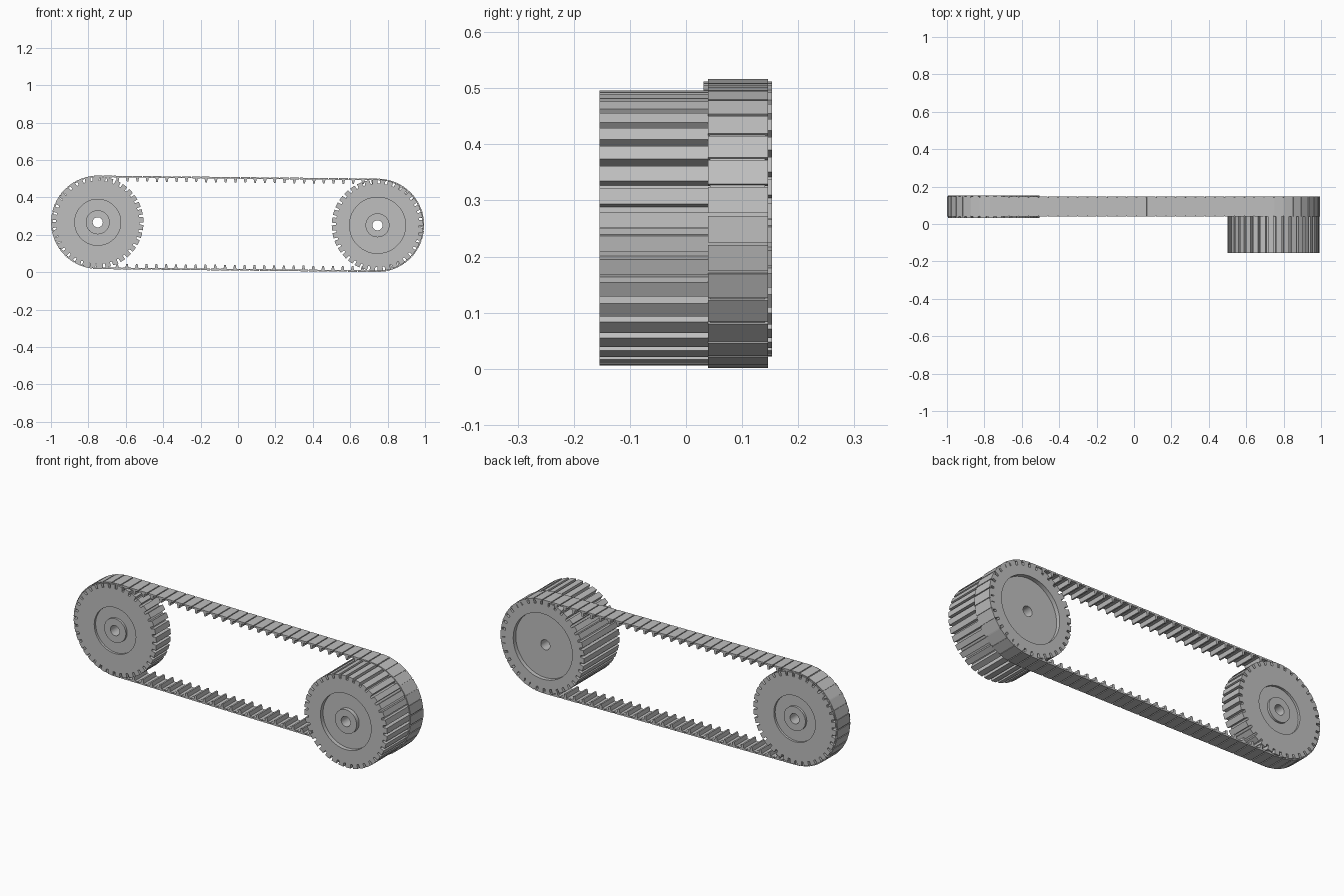
import bpy, bmesh, math
from mathutils import Vector

cube = bpy.data.objects.get("Cube")
if cube:
    bpy.data.objects.remove(cube, do_unlink=True)

grey = bpy.data.materials.new("plain_grey")
grey.use_nodes = True
COLOUR = (0.52, 0.52, 0.52, 1)
grey.diffuse_color = COLOUR
grey.node_tree.nodes["Principled BSDF"].inputs["Base Color"].default_value = COLOUR

LEFT = Vector((-0.75, 0.267))
RIGHT = Vector((0.746, 0.251))
TEETH = 36
R_TIP, R_ROOT = 0.245, 0.223
R_HOLE, R_BOSS = 0.027, 0.064


def finish(bm, name):
    bmesh.ops.recalc_face_normals(bm, faces=bm.faces)
    mesh = bpy.data.meshes.new(name)
    bm.to_mesh(mesh)
    bm.free()
    mesh.materials.append(grey)
    obj = bpy.data.objects.new(name, mesh)
    bpy.context.collection.objects.link(obj)
    return obj


def face_profile(y, inward, recess, depth, boss):
    """Rings from the rim to the hole on one side of a pulley."""
    rings = [(None, y), (recess, y), (recess, y + inward * depth)]
    if boss:
        rings += [(R_BOSS, y + inward * depth), (R_BOSS, y)]
        return rings + [(R_HOLE, y)]
    return rings + [(R_HOLE, y + inward * depth)]


def pulley(name, centre, front, back):
    """Toothed wheel: a closed ring profile, with grooves in its rim."""
    rings = face_profile(front[0], 1, *front[1:])
    rings += reversed(face_profile(back[0], -1, *back[1:]))
    pitch = math.tau / TEETH
    # tooth start, tooth end, groove floor start, groove floor end
    steps = [(0, R_TIP), (0.67, R_TIP), (0.70, R_ROOT), (0.97, R_ROOT)]
    bm = bmesh.new()
    columns = []
    for i in range(TEETH):
        for part, rim in steps:
            a = (i + part) * pitch
            columns.append([bm.verts.new((centre.x + (r or rim) * math.cos(a), y,
                                          centre.y + (r or rim) * math.sin(a)))
                            for r, y in rings])
    for i, col in enumerate(columns):
        nxt = columns[(i + 1) % len(columns)]
        for j in range(len(rings)):
            k = (j + 1) % len(rings)
            bm.faces.new((col[j], col[k], nxt[k], nxt[j]))
    obj = finish(bm, name)
    bpy.ops.object.select_all(action='DESELECT')
    obj.select_set(True)
    bpy.context.view_layer.objects.active = obj
    bpy.ops.object.shade_smooth_by_angle(angle=math.radians(15))


# Narrow driven pulley and wide drive pulley
pulley("left_pulley", LEFT, (0.031, 0.123, 0.012, True), (0.153, 0.123, 0.012, True))
pulley("right_pulley", RIGHT, (-0.154, 0.15, 0.022, True), (0.146, 0.175, 0.022, False))

# Belt path: two straight runs and two half circles
R_BELT = 0.25
AXIS = RIGHT - LEFT
SPAN = AXIS.length
TILT = math.atan2(AXIS.y, AXIS.x)
ARC = math.pi * R_BELT
LENGTH = 2 * (SPAN + ARC)
LINKS = 87


def belt_point(s, inset):
    """Point at distance s along the belt, moved inward by inset."""
    s %= LENGTH
    half, s = divmod(s, ARC + SPAN)
    hub, far = (RIGHT, LEFT) if half == 0 else (LEFT, RIGHT)
    a = TILT - math.pi / 2 + half * math.pi + min(s / R_BELT, math.pi)
    out = Vector((math.cos(a), math.sin(a)))
    run = max(0, s - ARC) / SPAN
    return hub.lerp(far, run) + out * (R_BELT - inset)


def prism(bm, outline, y0, y1):
    a, b = ([bm.verts.new((p.x, y, p.y)) for p in outline] for y in (y0, y1))
    bm.faces.new(a)
    bm.faces.new(b[::-1])
    for i in range(len(a)):
        j = (i + 1) % len(a)
        bm.faces.new((a[i], b[i], b[j], a[j]))


# Belt links, each a flat plate with an inward tooth
links, core = bmesh.new(), bmesh.new()
pitch = LENGTH / LINKS
shape = [(0.05, 0), (0.95, 0), (0.95, 0.009), (0.66, 0.009), (0.58, 0.030),
         (0.42, 0.030), (0.34, 0.009), (0.05, 0.009)]
for i in range(LINKS):
    prism(links, [belt_point((i + t) * pitch, d) for t, d in shape], 0.039, 0.146)
    # Narrower strip bridging the gap to the next link
    joint = [(0.9, 0.004), (1.1, 0.004), (1.1, 0.008), (0.9, 0.008)]
    prism(core, [belt_point((i + t) * pitch, d) for t, d in joint], 0.043, 0.141)
finish(links, "belt_links")
finish(core, "belt_joints")
